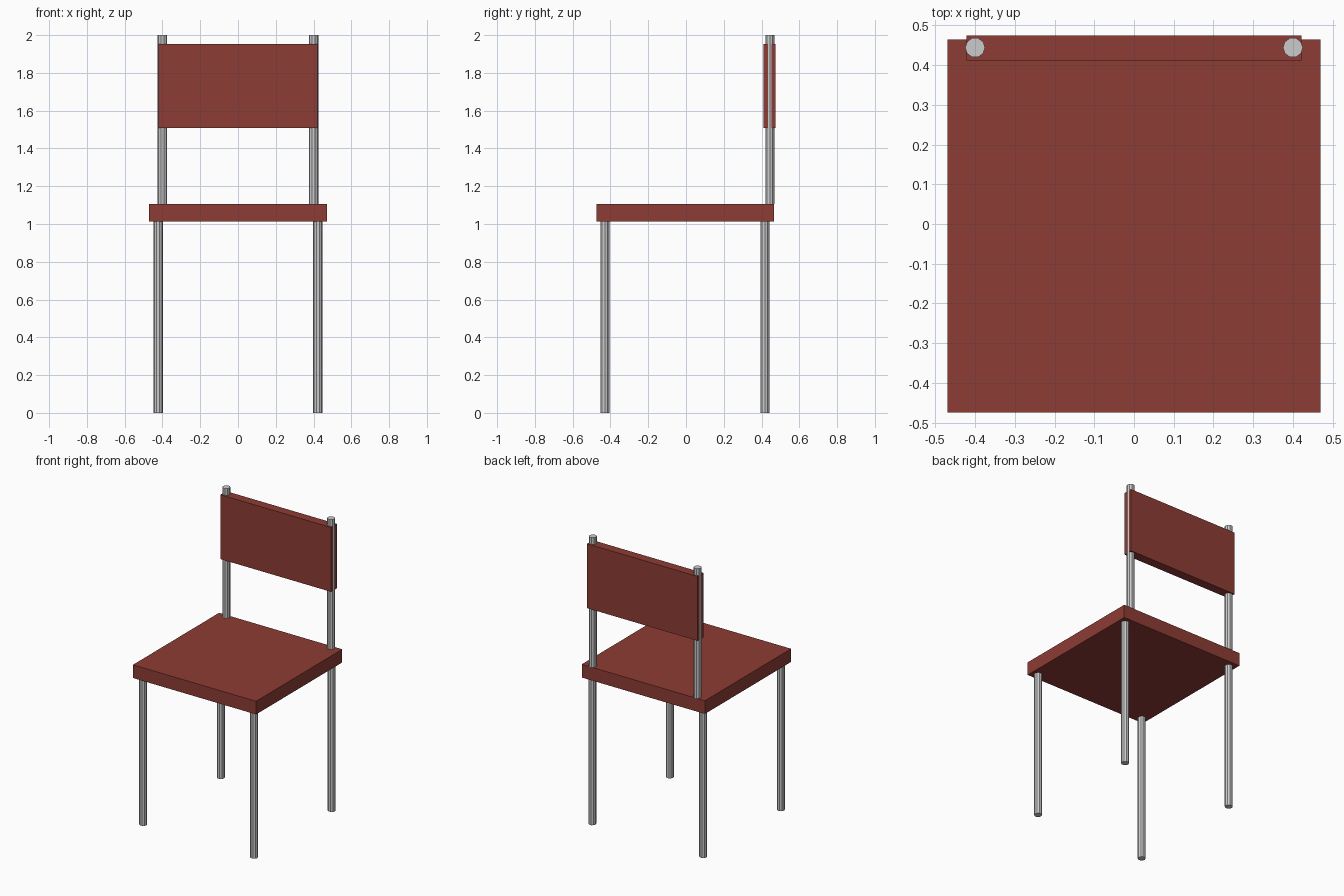
import bpy
import math

if "Cube" in bpy.data.objects:
    bpy.data.objects.remove(bpy.data.objects["Cube"])

red = bpy.data.materials.new("red_panel")
red.diffuse_color = (0.27, 0.045, 0.035, 1)
red.use_nodes = True
red.node_tree.nodes["Principled BSDF"].inputs["Base Color"].default_value = red.diffuse_color


def box(name, lo, hi):
    """Box spanning two opposite corners."""
    bpy.ops.mesh.primitive_cube_add(size=1, location=[(a + b) / 2 for a, b in zip(lo, hi)])
    ob = bpy.context.object
    ob.name = name
    ob.scale = [b - a for a, b in zip(lo, hi)]
    bpy.ops.object.transform_apply(location=False, rotation=False, scale=True)
    ob.data.materials.append(red)


def rod(name, x, y, z0, z1, radius=0.025, sides=10):
    """Vertical flat-sided rod, one vertex pointing along x."""
    bpy.ops.mesh.primitive_cylinder_add(
        vertices=sides, radius=radius, depth=z1 - z0,
        location=(x, y, (z0 + z1) / 2), rotation=(0, 0, math.pi / 2))
    bpy.context.object.name = name


# Seat and back panel
box("seat", (-0.47, -0.474, 1.014), (0.47, 0.465, 1.105))
box("backrest", (-0.422, 0.411, 1.509), (0.422, 0.475, 1.953))

# Legs and backrest posts, mirrored left and right
for side, s in (("left", -1), ("right", 1)):
    rod(f"front_leg_{side}", s * 0.423, -0.429, 0, 1.014)
    rod(f"back_leg_{side}", s * 0.423, 0.417, 0, 1.014)
    rod(f"back_post_{side}", s * 0.40, 0.444, 1.105, 2.0)
